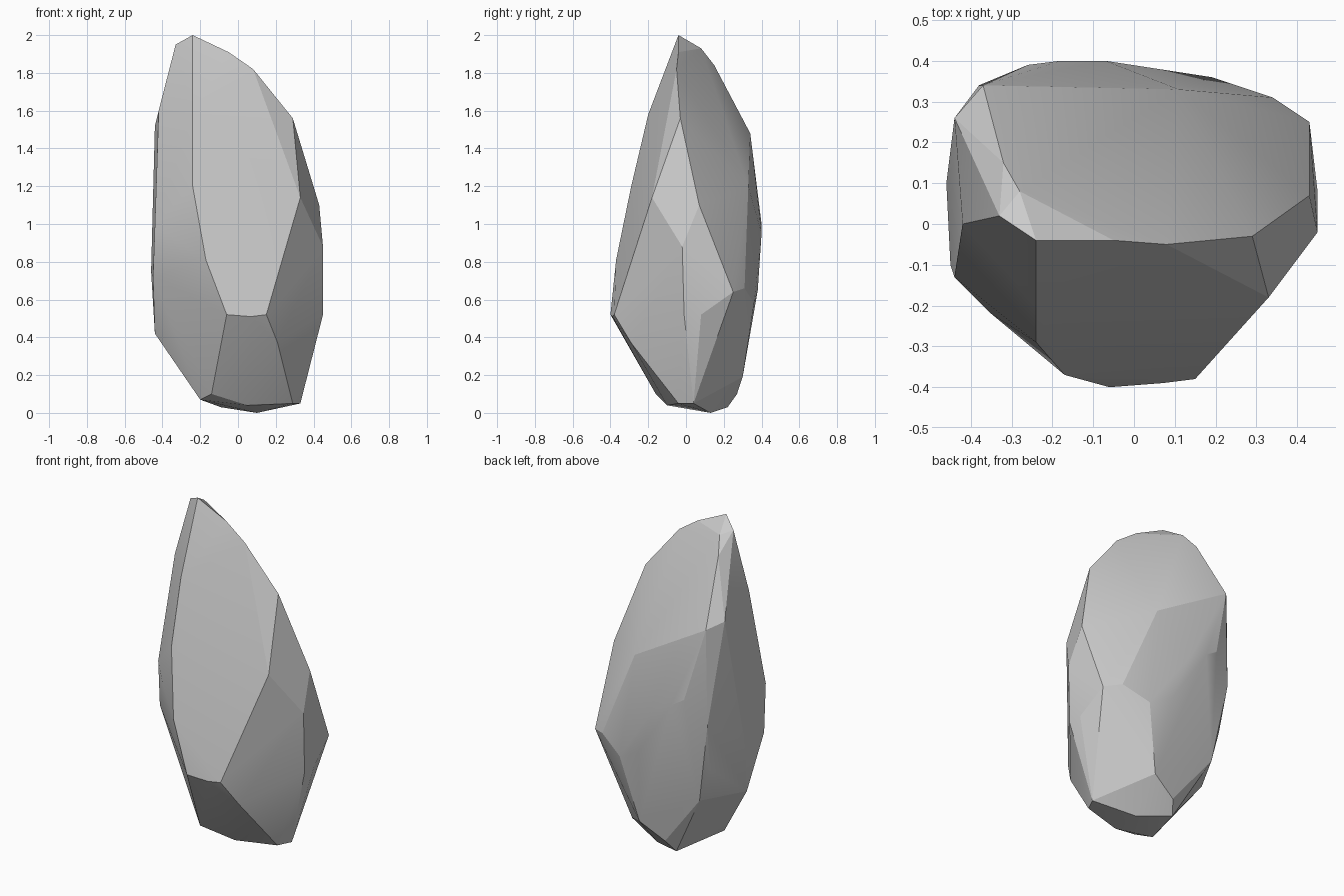
import bpy
import bmesh
import math

default_cube = bpy.data.objects.get("Cube")
if default_cube:
    bpy.data.objects.remove(default_cube, do_unlink=True)

# One plain stone colour
stone = bpy.data.materials.new("stone_grey")
stone.use_nodes = True
stone_colour = (0.6, 0.6, 0.6, 1.0)
stone.diffuse_color = stone_colour
stone.node_tree.nodes["Principled BSDF"].inputs["Base Color"].default_value = stone_colour

# Chipped corners of the boulder, grouped by the facet they bound
summit_ridge = [(-.24, -.04, 2), (-.33, .02, 1.95), (-.05, -.04, 1.91),
                (.08, -.05, 1.82), (.29, -.03, 1.56), (-.28, .08, 1.93),
                (-.32, .15, 1.84)]
front_slab = [(-.06, -.4, .52), (.15, -.38, .52), (.33, -.18, 1.14),
              (-.17, -.37, .81), (-.24, -.29, 1.2), (-.24, -.2, 1.58),
              (.07, -.39, .51), (.21, -.29, .37)]
left_flank = [(-.42, 0, 1.6), (-.44, -.13, 1), (-.45, -.1, .72),
              (-.46, .1, .75), (-.44, .05, .42), (-.44, .26, 1.52),
              (-.35, -.22, .93)]
right_flank = [(.43, .07, 1.1), (.45, -.02, .88), (.45, -.01, .52),
               (.43, .25, .64), (.43, .19, .76), (.45, .08, .52)]
back_slab = [(-.37, .34, 1.48), (.11, .33, 1.2), (-.07, .4, .95),
             (-.18, .4, 1), (-.26, .39, 1.05), (.19, .36, .58),
             (.34, .31, .66), (-.38, .34, .9), (-.36, .29, .62),
             (-.3, .3, .42), (.05, .38, .65)]
foot = [(-.2, -.08, .07), (-.14, -.16, .1), (.05, -.1, .04),
        (.29, -.04, .05), (.33, .04, .05), (.1, .13, 0),
        (-.09, .22, .03), (-.05, .27, .1), (.1, .3, .19)]

# Wrap the corners in a skin and drop the unused interior points
bm = bmesh.new()
for group in (summit_ridge, front_slab, left_flank, right_flank, back_slab, foot):
    for corner in group:
        bm.verts.new(corner)
bmesh.ops.convex_hull(bm, input=list(bm.verts))
loose = [v for v in bm.verts if not v.link_faces]
bmesh.ops.delete(bm, geom=loose, context="VERTS")

# Merge nearly coplanar triangles into broad facets
bmesh.ops.dissolve_limit(bm, angle_limit=math.radians(3),
                         verts=list(bm.verts), edges=list(bm.edges))
bmesh.ops.recalc_face_normals(bm, faces=list(bm.faces))

mesh = bpy.data.meshes.new("boulder")
bm.to_mesh(mesh)
bm.free()
mesh.materials.append(stone)
boulder = bpy.data.objects.new("boulder", mesh)
bpy.context.collection.objects.link(boulder)

# Soft facets with crisp ridges between them
bpy.context.view_layer.objects.active = boulder
boulder.select_set(True)
bpy.ops.object.shade_smooth_by_angle(angle=math.radians(16))
